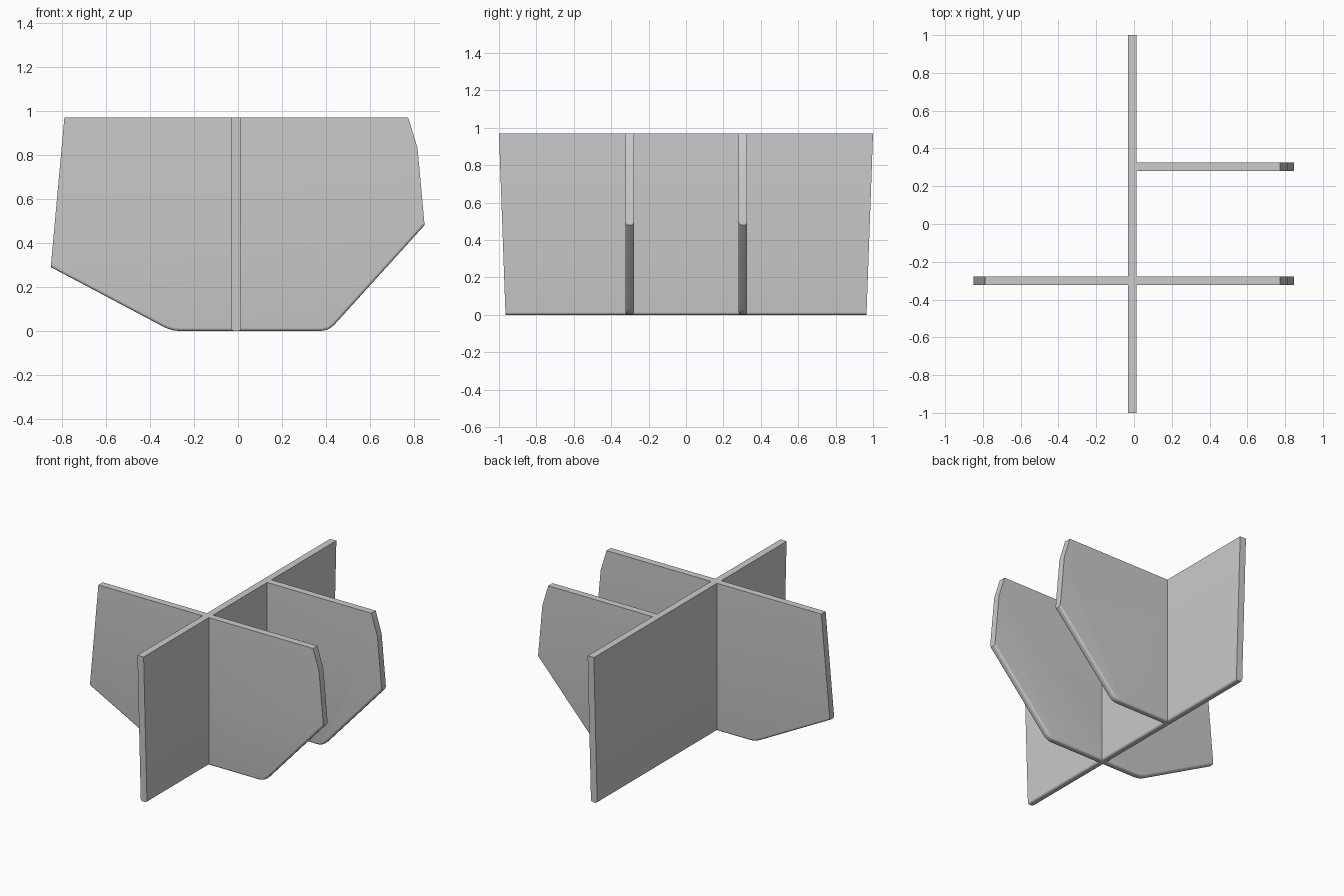
import bpy, bmesh, math
from mathutils import Vector

cube = bpy.data.objects.get("Cube")
if cube:
    bpy.data.objects.remove(cube)

grey = bpy.data.materials.new("light grey")
grey.use_nodes = True
grey.diffuse_color = (0.6, 0.6, 0.6, 1)
grey.node_tree.nodes["Principled BSDF"].inputs["Base Color"].default_value = (0.6, 0.6, 0.6, 1)

THICK = 0.045
TOP = 0.97


def fillet(a, corner, b, reach=0.04, steps=4):
    """Short curve that rounds the corner between a and b."""
    a, c, b = Vector(a), Vector(corner), Vector(b)
    p = c + (a - c).normalized() * reach
    q = c + (b - c).normalized() * reach
    pts = []
    for i in range(steps + 1):
        t = i / steps
        pts.append(tuple(p * (1 - t) ** 2 + c * 2 * t * (1 - t) + q * t * t))
    return pts


def panel(name, outline, place):
    """Extrude an outline (across, z) into a board and round its lower edges."""
    bm = bmesh.new()
    half = THICK / 2
    face = bm.faces.new([bm.verts.new((u, -half, z)) for u, z in outline])
    new = bmesh.ops.extrude_face_region(bm, geom=[face])["geom"]
    bmesh.ops.translate(bm, vec=(0, THICK, 0),
                        verts=[v for v in new if isinstance(v, bmesh.types.BMVert)])
    bmesh.ops.recalc_face_normals(bm, faces=bm.faces)
    under = [f for f in bm.faces if f.normal.z < -0.5]
    rims = {e for f in under for e in f.edges
            if abs(e.verts[0].co.y - e.verts[1].co.y) < half}
    bmesh.ops.bevel(bm, geom=list(rims), offset=0.014, segments=4,
                    profile=0.5, affect='EDGES', clamp_overlap=True)
    mesh = bpy.data.meshes.new(name)
    bm.to_mesh(mesh)
    bm.free()
    mesh.materials.append(grey)
    ob = bpy.data.objects.new(name, mesh)
    bpy.context.collection.objects.link(ob)
    place(ob)
    bpy.ops.object.select_all(action='DESELECT')
    ob.select_set(True)
    bpy.context.view_layer.objects.active = ob
    bpy.ops.object.shade_smooth_by_angle(angle=math.radians(30))
    return ob


# Long board running front to back
def turn_lengthwise(ob):
    ob.rotation_euler.z = math.pi / 2
    ob.location.x = -0.008


panel("long_board", [(-0.965, 0), (0.965, 0), (1, TOP), (-1, TOP)], turn_lengthwise)

# Wing outlines: steep chine on the left, shallow one on the right
left_tip, left_foot = (0.847, 0.48), (0.412, 0)
right_tip, right_foot = (-0.85, 0.29), (-0.302, 0)
left_edge = fillet((0, 0), left_foot, left_tip) + [left_tip, (0.815, 0.83), (0.772, TOP)]
right_edge = [(-0.788, TOP), right_tip] + fillet(right_tip, right_foot, (0, 0))


def at_y(y):
    def place(ob):
        ob.location.y = y
    return place


# Full cross board at the front, half board at the back
panel("front_cross_board", left_edge + right_edge, at_y(-0.301))
panel("rear_half_board", [(-0.008, 0)] + left_edge + [(-0.008, TOP)], at_y(0.304))
